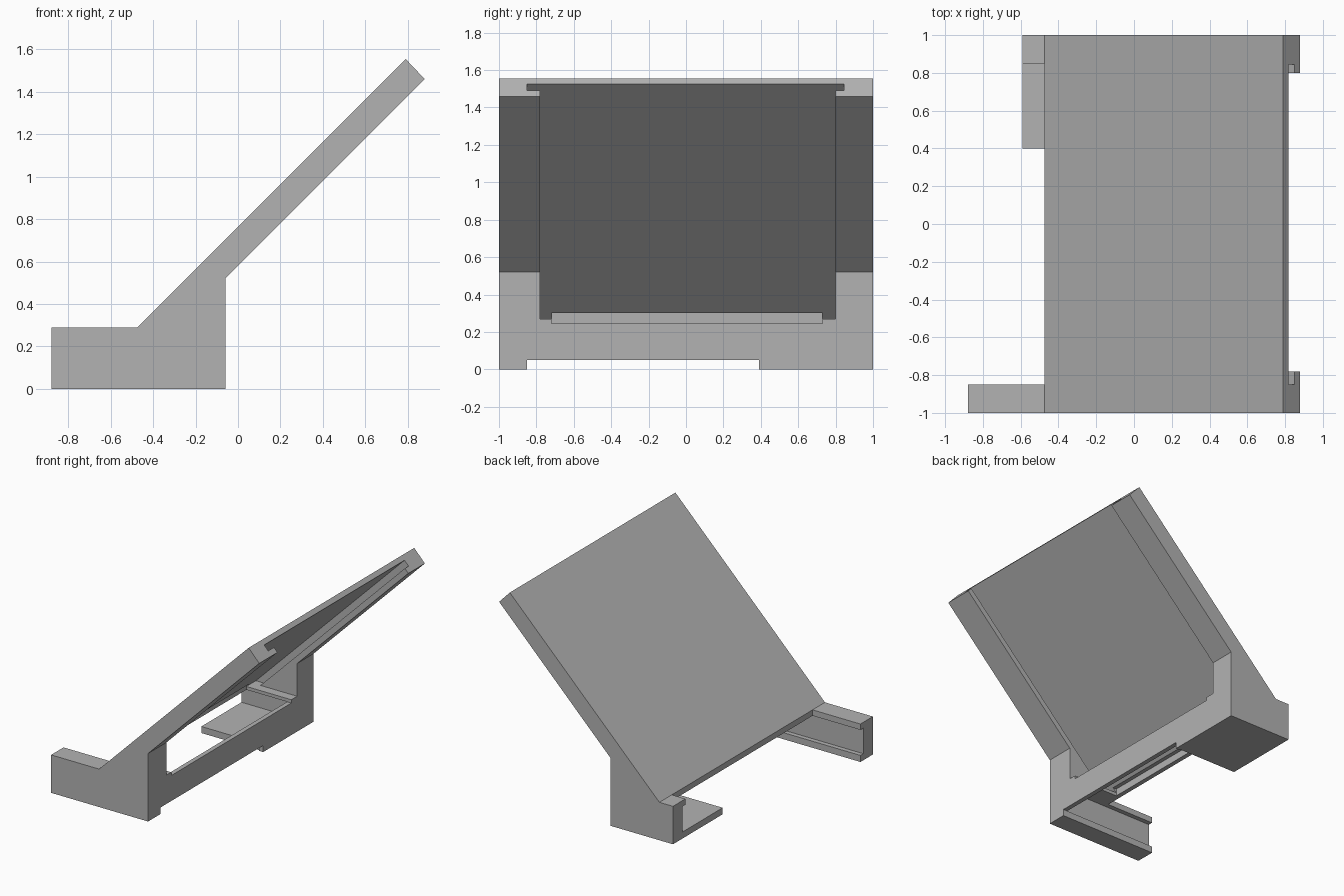
import bpy
import bmesh

cube = bpy.data.objects.get("Cube")
if cube:
    bpy.data.objects.remove(cube, do_unlink=True)

grey = bpy.data.materials.new("light grey")
grey.use_nodes = True
colour = (0.45, 0.45, 0.45, 1)
grey.diffuse_color = colour
grey.node_tree.nodes["Principled BSDF"].inputs["Base Color"].default_value = colour


def prism(name, profile, y0, y1):
    """Extrude an (x, z) profile from y0 to y1."""
    bm = bmesh.new()
    face = bm.faces.new([bm.verts.new((x, y0, z)) for x, z in profile])
    ext = bmesh.ops.extrude_face_region(bm, geom=[face])["geom"]
    verts = [v for v in ext if isinstance(v, bmesh.types.BMVert)]
    bmesh.ops.translate(bm, verts=verts, vec=(0, y1 - y0, 0))
    bmesh.ops.recalc_face_normals(bm, faces=bm.faces)
    mesh = bpy.data.meshes.new(name)
    bm.to_mesh(mesh)
    bm.free()
    mesh.materials.append(grey)
    obj = bpy.data.objects.new(name, mesh)
    bpy.context.collection.objects.link(obj)
    return obj


def box_profile(x0, x1, z0, z1):
    return [(x0, z0), (x1, z0), (x1, z1), (x0, z1)]


def cut(target, name, profile, y0, y1):
    """Subtract a prism from the target and discard the cutter."""
    cutter = prism(name, profile, y0, y1)
    cutter.hide_render = True
    mod = target.modifiers.new(name, 'BOOLEAN')
    mod.operation = 'DIFFERENCE'
    mod.solver = 'EXACT'
    mod.object = cutter
    bpy.context.view_layer.objects.active = target
    bpy.ops.object.modifier_apply(modifier=name)
    bpy.data.objects.remove(cutter, do_unlink=True)


# Full-width side profile: foot, upright back and sloping panel
stand = prism("sloped_stand", [
    (-0.88, 0), (-0.06, 0), (-0.06, 0.52), (0.88, 1.46),
    (0.79, 1.555), (-0.475, 0.29), (-0.88, 0.29)], -1, 1)

FAR = 2
WALL = -0.095   # inner face of the thin back wall

# Open front between the long arm and the short foot
cut(stand, "front_gap", box_profile(-FAR, -0.475, 0.05, 1), -0.85, 0.85)
cut(stand, "short_foot_end", box_profile(-FAR, -0.59, -1, 1), -0.85, FAR)

# Open underside beside the floor plate, with a notch under the back wall
cut(stand, "underside", box_profile(-FAR, WALL, -1, 0.2), -0.85, 0.4)
cut(stand, "back_notch", box_profile(-0.2, FAR, -1, 0.05), -0.85, 0.39)

# Horizontal slide slot with grooves in both feet
cut(stand, "base_slot", box_profile(-FAR, WALL, 0.05, 0.245), -0.885, 0.885)
cut(stand, "base_opening", box_profile(-0.44, FAR, 0.245, 0.3), -0.72, 0.73)

# Sloping slide slot beneath the panel, leaving a rail on each side
cut(stand, "panel_recess", [(-0.44, 0.27), (FAR, 0.27), (FAR, FAR + 0.71)], -0.78, 0.8)
cut(stand, "rail_groove", [
    (-0.44, 0.27), (-0.37, 0.27), (FAR, FAR + 0.64), (FAR, FAR + 0.71)], -0.85, 0.845)
